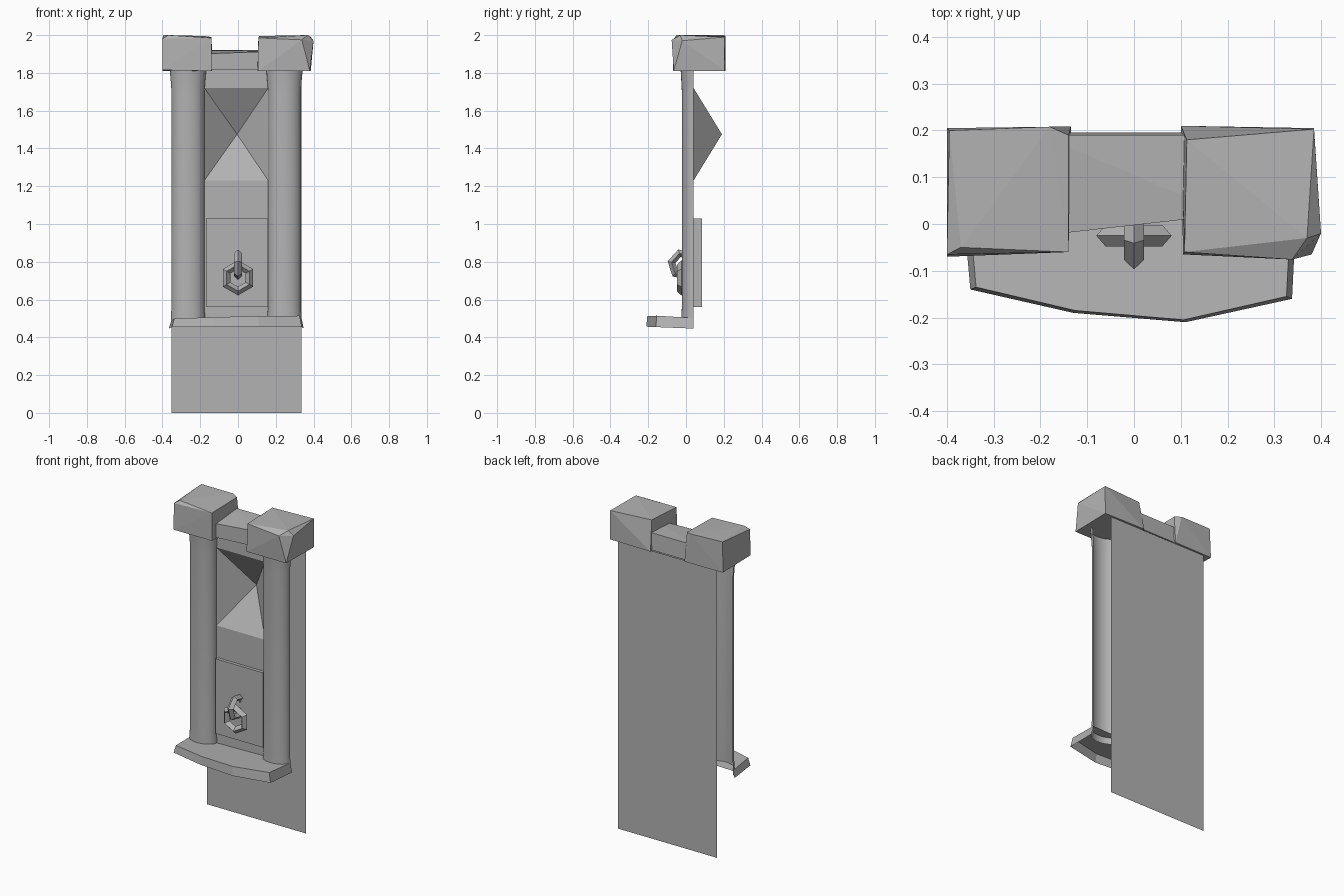
import bpy, bmesh
from math import sin, cos, pi, radians
from mathutils import Vector

cube = bpy.data.objects.get("Cube")
if cube:
    bpy.data.objects.remove(cube, do_unlink=True)

stone = bpy.data.materials.new("grey stone")
stone.use_nodes = True
GREY = (0.45, 0.45, 0.45, 1)
stone.diffuse_color = GREY
stone.node_tree.nodes["Principled BSDF"].inputs["Base Color"].default_value = GREY


def finish(name, bm, smooth=False):
    mesh = bpy.data.meshes.new(name)
    bm.to_mesh(mesh)
    bm.free()
    mesh.materials.append(stone)
    for p in mesh.polygons:
        p.use_smooth = smooth
    ob = bpy.data.objects.new(name, mesh)
    bpy.context.collection.objects.link(ob)
    return ob


def sheet(name, faces):
    bm = bmesh.new()
    for f in faces:
        bm.faces.new([bm.verts.new(p) for p in f])
    bmesh.ops.remove_doubles(bm, verts=bm.verts, dist=0.0001)
    return finish(name, bm)


def hull(name, points):
    bm = bmesh.new()
    for p in points:
        bm.verts.new(p)
    bmesh.ops.convex_hull(bm, input=bm.verts)
    bmesh.ops.dissolve_limit(bm, angle_limit=radians(1), verts=bm.verts, edges=bm.edges)
    bmesh.ops.recalc_face_normals(bm, faces=bm.faces)
    return finish(name, bm)


def upright(x0, x1, y, z0, z1):
    """Vertical rectangle facing the front."""
    return [(x0, y, z0), (x1, y, z0), (x1, y, z1), (x0, y, z1)]


L, R = -0.178, 0.16      # inner edges of the columns
WALL = 0.04              # depth of the wall face

# Back panel
sheet("back_panel", [upright(-0.352, 0.335, 0.195, 0, 1.81)[::-1]])

# Wall with a pyramid-shaped niche
niche = upright(L, R, WALL, 1.23, 1.72)
apex = (-0.005, 0.19, 1.475)
sheet("wall_and_niche",
      [upright(L, R, WALL, 0.46, 1.23), upright(L, R, WALL, 1.72, 1.83)]
      + [[niche[i], niche[(i + 1) % 4], apex] for i in range(4)])

# Door slab
hull("door", [(x, y, z) for x in (-0.17, R) for y in (0.02, 0.085) for z in (0.56, 1.03)])


# Half-round columns, flared at both ends
def column(name, cx):
    bm = bmesh.new()
    n = 16
    rows = []
    for z, flare in ((0.46, 1.05), (0.51, 1.04), (0.56, 1), (1.70, 1), (1.75, 1.04), (1.83, 1.12)):
        rows.append([bm.verts.new((cx - 0.087 * flare * cos(pi * i / n),
                                   WALL - 0.062 * flare * sin(pi * i / n), z))
                     for i in range(n + 1)])
    for a, b in zip(rows, rows[1:]):
        for i in range(n):
            bm.faces.new((a[i], a[i + 1], b[i + 1], b[i]))
    finish(name, bm, True)


column("right_column", -0.265)
column("left_column", 0.246)

# Bowed sill, open underneath
plan = [(-0.366, 0.04), (-0.35, -0.14), (-0.13, -0.19), (0.11, -0.21), (0.338, -0.16), (0.348, 0.04)]
low = [Vector((x, y, 0.448 - 0.04 * y)) for x, y in plan]
top = [Vector((x * 0.965, y + 0.005 * (y < 0), 0.498 + 0.02 * x - 0.06 * y)) for x, y in plan]
sheet("sill", [top] + [[low[i], low[i + 1], top[i + 1], top[i]] for i in range(5)])

# Rough capital blocks
hull("right_capital", [
    (-0.4, -0.07, 1.815), (-0.14, -0.06, 1.81), (-0.135, 0.208, 1.81), (-0.4, 0.205, 1.81),
    (-0.37, -0.05, 2), (-0.14, -0.06, 1.985), (-0.18, 0.208, 1.995), (-0.395, 0.2, 2),
    (-0.4, -0.065, 1.98), (-0.14, 0.19, 1.99)])
hull("left_capital", [
    (0.38, -0.065, 1.81), (0.105, -0.065, 1.81), (0.1, 0.21, 1.81), (0.385, 0.205, 1.81),
    (0.37, -0.03, 2), (0.108, -0.06, 1.985), (0.113, 0.18, 1.995), (0.385, 0.203, 1.99),
    (0.338, -0.076, 1.975), (0.4, -0.02, 1.97)])

# Lintel joining the capitals
hull("lintel", [(x, y, z) for x, front, roof in ((-0.2, -0.025, 1.9), (0.2, 0.02, 1.915))
                for y, z in ((front, 1.815), (front, roof), (0.196, 1.815), (0.19, 1.92))])


# Hexagonal links with a diamond cross-section
def link(name, centre, radius, thick, u, v, turn):
    bm = bmesh.new()
    u, v = Vector(u), Vector(v)
    axis = u.cross(v)
    rings = []
    for i in range(6):
        a = turn + i * pi / 3
        out = u * cos(a) + v * sin(a)
        rings.append([bm.verts.new(Vector(centre) + out * (radius + thick * cos(j * pi / 2))
                                   + axis * thick * sin(j * pi / 2)) for j in range(4)])
    for i in range(6):
        a, b = rings[i], rings[(i + 1) % 6]
        for j in range(4):
            k = (j + 1) % 4
            bm.faces.new((a[j], b[j], b[k], a[k]))
    bmesh.ops.recalc_face_normals(bm, faces=bm.faces)
    finish(name, bm)


link("knocker_ring", (0, -0.025, 0.715), 0.07, 0.023, (1, 0, 0), (0, 0, 1), pi / 6)
link("knocker_hanger", (0, -0.015, 0.785), 0.063, 0.021, (0, 1, 0), (0, 0, 1), radians(-12))
